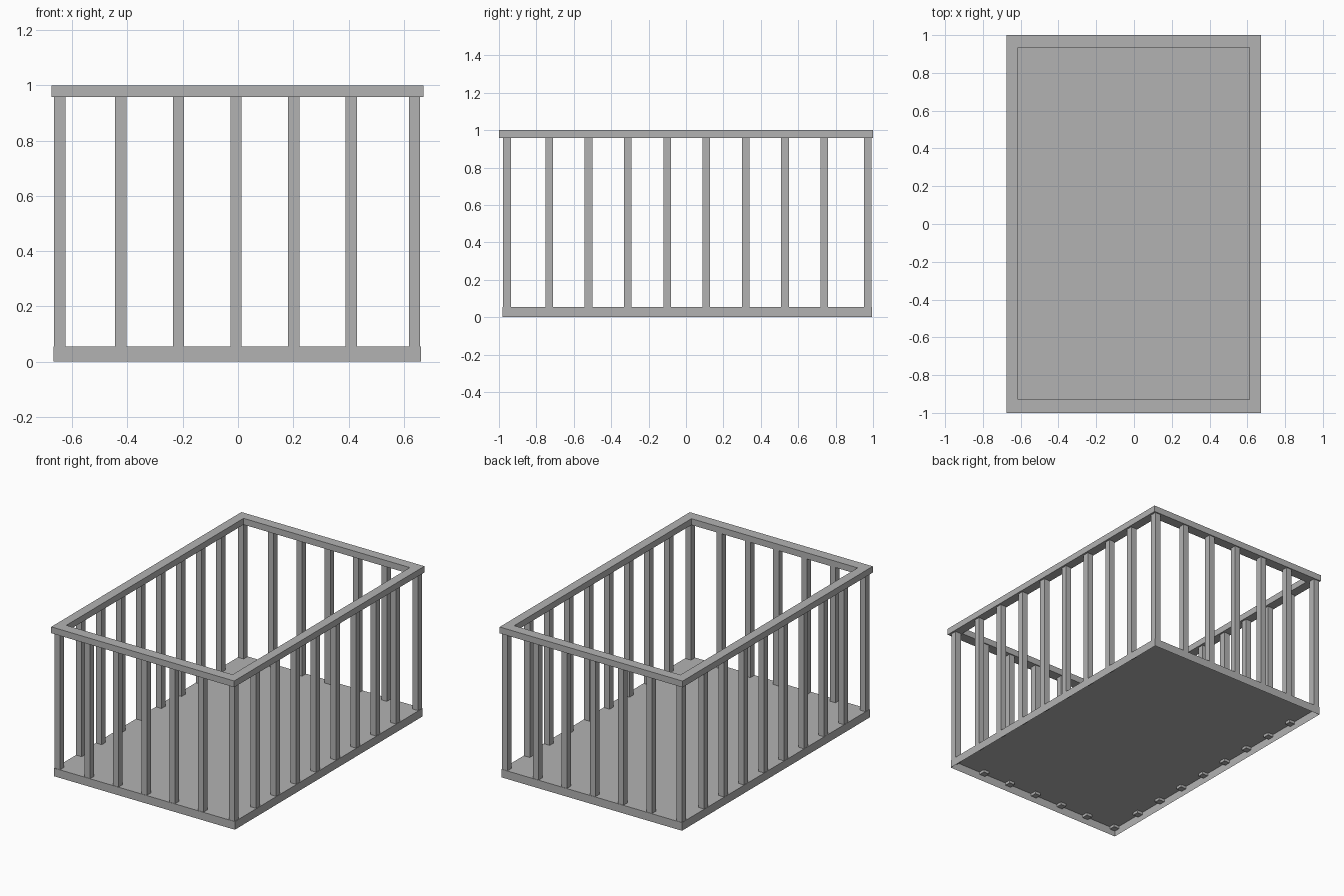
import bpy
import bmesh

cube = bpy.data.objects.get("Cube")
if cube:
    bpy.data.objects.remove(cube, do_unlink=True)

grey = bpy.data.materials.new("plain_grey")
grey.use_nodes = True
colour = (0.45, 0.45, 0.45, 1)
grey.diffuse_color = colour
grey.node_tree.nodes["Principled BSDF"].inputs["Base Color"].default_value = colour


def finish(name, bm):
    mesh = bpy.data.meshes.new(name)
    bm.normal_update()
    bm.to_mesh(mesh)
    bm.free()
    mesh.materials.append(grey)
    obj = bpy.data.objects.new(name, mesh)
    bpy.context.collection.objects.link(obj)
    return obj


def box(bm, low, high):
    """Add an axis-aligned box between two corners."""
    verts = bmesh.ops.create_cube(bm, size=1)["verts"]
    for v in verts:
        v.co = [(a + b) / 2 + c * (b - a) for a, b, c in zip(low, high, v.co)]


# Base: a shallow tray turned over, open underneath
bm = bmesh.new()
box(bm, (-0.667, -0.98, 0), (0.663, 0.995, 0.054))
bm.faces.ensure_lookup_table()
bm.normal_update()
bottom = [f for f in bm.faces if f.normal.z < -0.9]
bmesh.ops.delete(bm, geom=bottom, context="FACES_ONLY")
finish("base", bm)

# Top rail: a rectangular ring with an open middle
bm = bmesh.new()
outer = [(-0.675, -1), (0.672, -1), (0.672, 1), (-0.675, 1)]
inner = [(-0.613, -0.93), (0.611, -0.93), (0.611, 0.934), (-0.613, 0.934)]
rings = [[bm.verts.new((x, y, z)) for x, y in loop]
         for loop, z in ((outer, 0.958), (outer, 1), (inner, 1), (inner, 0.958))]
for k in range(4):
    a, b = rings[k], rings[(k + 1) % 4]
    for i in range(4):
        j = (i + 1) % 4
        bm.faces.new((a[i], a[j], b[j], b[i]))
bmesh.ops.recalc_face_normals(bm, faces=bm.faces)
finish("top_rail", bm)

# Bars: evenly spaced between slightly wider corner gaps, ends set into base and rail
half = 0.0205
xs = [-0.645] + [-0.424 + 0.2085 * i for i in range(5)] + [0.639]
ys = [-0.957] + [-0.731 + 0.21 * i for i in range(8)] + [0.972]


def bars(name, points):
    bm = bmesh.new()
    for x, y in points:
        box(bm, (x - half, y - half, 0.036), (x + half, y + half, 0.965))
    finish(name, bm)


bars("front_bars", [(x, ys[0]) for x in xs[1:-1]])
bars("back_bars", [(x, ys[-1]) for x in xs[1:-1]])
bars("right_bars", [(xs[0], y) for y in ys[1:-1]])
bars("left_bars", [(xs[-1], y) for y in ys[1:-1]])
bars("corner_posts", [(x, y) for x in (xs[0], xs[-1]) for y in (ys[0], ys[-1])])
